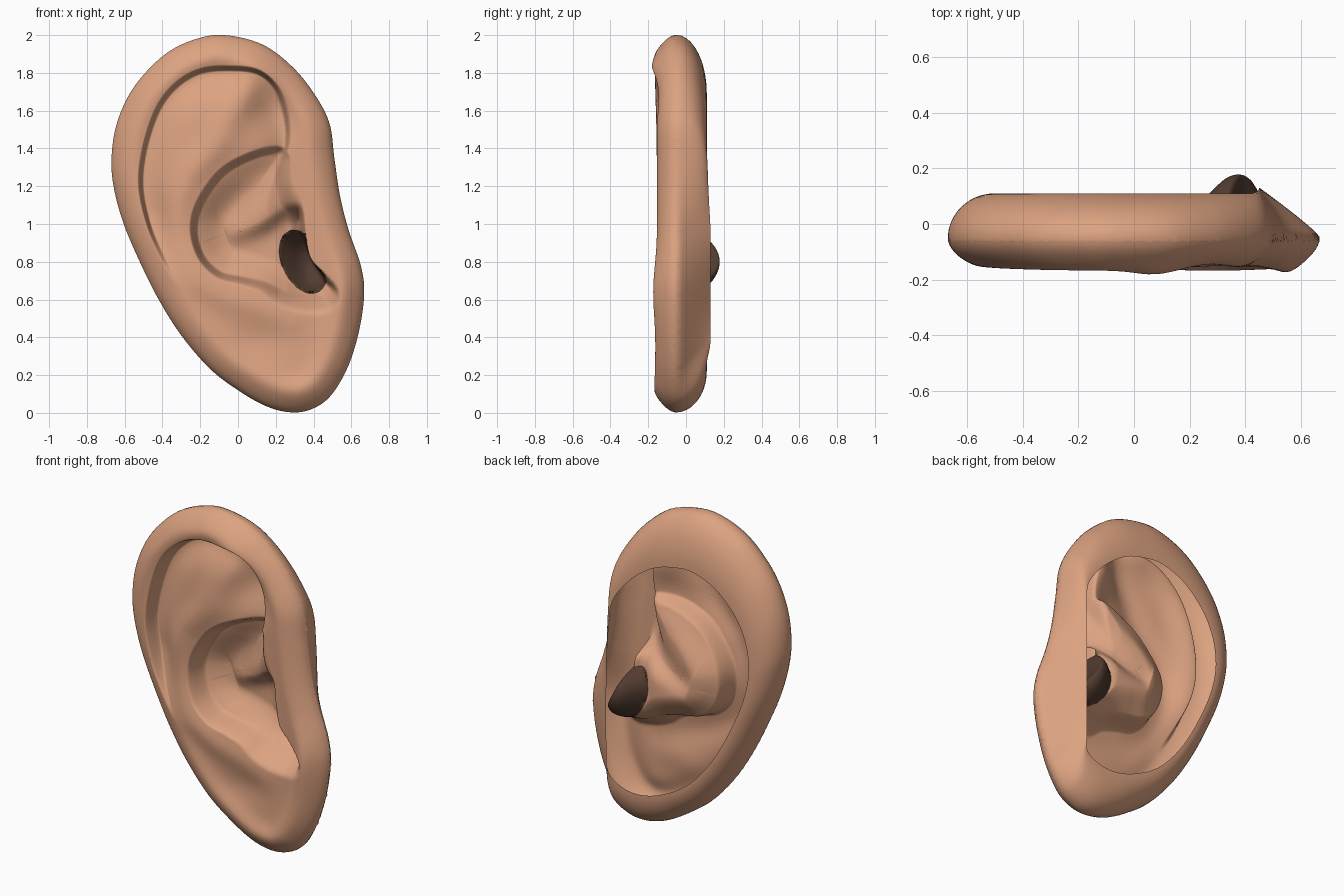
import bpy, math
from mathutils import Vector, kdtree

if "Cube" in bpy.data.objects:
    bpy.data.objects.remove(bpy.data.objects["Cube"])


def smooth(t):
    t = max(0.0, min(1.0, t))
    return t * t * (3 - 2 * t)


def spline(pts, steps, closed=False):
    """Catmull-Rom samples through 2D points."""
    p = [Vector(q) for q in pts]
    n = len(p)
    out = []
    for i in range(n if closed else n - 1):
        if closed:
            a, b, c, d = (p[(i + k) % n] for k in (-1, 0, 1, 2))
        else:
            a, b, c, d = p[max(i - 1, 0)], p[i], p[i + 1], p[min(i + 2, n - 1)]
        for s in range(steps):
            t = s / steps
            out.append(0.5 * (2 * b + (c - a) * t + (2 * a - 5 * b + 4 * c - d) * t * t
                              + (3 * b - a - 3 * c + d) * t ** 3))
    return out


class Curve:
    """Curve giving distance, signed side offset and position along it."""
    def __init__(self, pts, closed=False):
        self.p = spline(pts, 40, closed)
        n = len(self.p)
        self.t = []
        for i in range(n):
            j, k = ((i - 1) % n, (i + 1) % n) if closed else (max(i - 1, 0), min(i + 1, n - 1))
            self.t.append((self.p[k] - self.p[j]).normalized())
        self.kd = kdtree.KDTree(n)
        for i, q in enumerate(self.p):
            self.kd.insert((q.x, q.y, 0), i)
        self.kd.balance()

    def at(self, x, z):
        _, i, d = self.kd.find((x, z, 0))
        t, q = self.t[i], self.p[i]
        side = t.x * (z - q.y) - t.y * (x - q.x)
        return d, side, i / len(self.p)


# silhouette and main folds, as (x, z), seen from the front
OUTLINE = [(-.07, 2), (.13, 1.95), (.29, 1.83), (.41, 1.68), (.485, 1.53), (.51, 1.35), (.54, 1.15),
           (.585, .97), (.65, .78), (.668, .63), (.64, .43), (.58, .24), (.49, .09), (.39, .02),
           (.28, .003), (.15, .035), (0, .12), (-.15, .235), (-.3, .41), (-.42, .6), (-.52, .8),
           (-.605, 1), (-.655, 1.18), (-.67, 1.33), (-.65, 1.5), (-.59, 1.66), (-.5, 1.79),
           (-.37, 1.91), (-.22, 1.98)]
rim = Curve(OUTLINE, True)
helix = Curve([(.22, 1.28), (.265, 1.42), (.26, 1.57), (.21, 1.72), (.11, 1.81), (-.04, 1.83), (-.2, 1.815),
               (-.33, 1.74), (-.43, 1.61), (-.5, 1.4), (-.52, 1.2), (-.48, 1), (-.41, .83), (-.33, .68)])
concha = Curve([(.21, 1.41), (.05, 1.37), (-.1, 1.28), (-.215, 1.12), (-.25, .97), (-.21, .82), (-.11, .72),
                (.02, .68), (.12, .645), (.2, .585), (.3, .545), (.42, .53), (.51, .56), (.53, .64),
                (.46, .73), (.38, .82), (.355, .95), (.34, 1.08), (.285, 1.22), (.265, 1.36)], True)
crus = Curve([(.45, 1.3), (.32, 1.16), (.2, 1.07), (.08, 1.0), (-.07, .945)])
upper_fold = Curve([(-.24, 1.2), (-.16, 1.36), (-.08, 1.5), (0, 1.63), (.05, 1.76)])
antihelix = Curve([(.1, 1.45), (-.1, 1.39), (-.24, 1.27), (-.32, 1.08), (-.32, .9), (-.22, .72), (-.08, .62),
                   (.1, .56), (.27, .49)])


def gauss(d, w):
    return math.exp(-(d / w) ** 2)


def canal_q(x, z):
    """Elliptical radius about the ear canal."""
    u, v = x - .345, z - .80
    c, k = math.cos(.45), math.sin(.45)
    return math.hypot((u * c + v * k) / .112, (v * c - u * k) / .18)


def front(x, z):
    """Front surface: returns x, y, z and whether it is in the canal."""
    q = canal_q(x, z)
    if .94 < q < 1.06 and concha.at(x, z)[1] > .02:
        x, z, q = .345 + (x - .345) / q, .8 + (z - .8) / q, 1.0
    d = rim.at(x, z)[0]
    t = min(1, d / .14)
    crest = .01 + .02 * smooth(abs(z - 1) - .2) + .02 * gauss(math.hypot(x - .56, z - .65), .2)
    y = -.045 - .098 * math.sqrt(max(0, 1 - (1 - t) ** 2)) - crest * gauss(d - .12, .07)
    # groove under the rolled rim
    s = helix.at(x, z)[1]
    fade = smooth((z - .65) / .45)
    y += fade * smooth(s / .03 + .3) * (.022 + .073 * gauss(max(s, 0), .12))
    # folds and hollows
    d, _, f = upper_fold.at(x, z)
    y -= .03 * gauss(d, .1) * smooth(f * 2)
    y += .04 * gauss(math.hypot(x - .16, z - 1.6), .14)
    d, _, f = antihelix.at(x, z)
    y -= .025 * gauss(d, .085) * (1 - .6 * f ** 4) * smooth(f * 4)
    y += .012 * gauss(math.hypot((x - .12) / 1.6, z - .38), .1)
    # bowl: steep lip, then a gentler slope
    s = concha.at(x, z)[1]
    tragus = smooth((x - .25) / .1) * smooth((z - .6) / .1) * smooth((1.12 - z) / .12)
    low = smooth((.75 - z) / .15)
    root = smooth((x - .12) / .12) * smooth((z - 1) / .12) * smooth((1.4 - z) / .1)
    w = .045 + .07 * low + .08 * root
    g = .55 - .2 * low
    m = g * smooth(s / w + .15) + (1 - g) * smooth(s / .2 + .05)
    m += (smooth(s / .04 + .15) - m) * tragus
    floor = .07 - .04 * smooth((z - 1) / .25) - .03 * smooth((.7 - z) / .12)
    y += (floor - y) * m
    d, s2, f = crus.at(x, z)
    y -= .12 * gauss(d, .065 if s2 > 0 else .11) * (1 - f) ** .6 * m
    # ear canal, a rounded cup
    if q <= 1 and s > -.005:
        deep = (1 - q * q) * smooth((s + .005) / .03)
        y += (.178 - y) * deep
        return x + .03 * deep, y, z, True
    return x, y, z, False


def make_ear():
    edge = spline(OUTLINE, 11, True)
    n, rings, back = len(edge), 160, 14
    cx, cz = 0.0, 1.0
    verts, dark = [front(cx, cz)[:3]], [False]
    for r in range(1, rings + 1):
        u = 1 - (1 - r / rings) ** 1.25
        for e in edge:
            *co, c = front(cx + (e.x - cx) * u, cz + (e.y - cz) * u)
            verts.append(co)
            dark.append(c)
    # back of the rim, rolling in to an open edge
    for r in range(1, back + 1):
        p = r / back
        a = p * math.pi / 2
        for e in edge:
            flat = smooth((e.x - .46) / .12)
            k = e.x * (.75 if e.x < 0 else .9)
            bx = (k + .453 - math.sqrt((k - .453) ** 2 + .0006)) / 2
            bz = .22 + .735 * e.y
            h = (.92 * (1 - math.cos(a)) + .08 * p) * (1 - flat) + p * flat
            v = math.sin(a) * (1 - flat) + p ** .9 * flat
            yb = .11 + .02 * flat
            verts.append((e.x + (bx - e.x) * h, -.045 + (yb + .045) * v, e.y + (bz - e.y) * h))
            dark.append(False)
    faces = []
    for j in range(n):
        faces.append((0, 1 + (j + 1) % n, 1 + j))
    for r in range(rings + back - 1):
        a, b = 1 + r * n, 1 + (r + 1) * n
        for j in range(n):
            k = (j + 1) % n
            faces.append((a + j, a + k, b + k, b + j))

    def build(name, fs, colour_name, colour):
        used = sorted({i for f in fs for i in f})
        idx = {v: i for i, v in enumerate(used)}
        me = bpy.data.meshes.new(name)
        me.from_pydata([verts[i] for i in used], [], [[idx[i] for i in f] for f in fs])
        me.polygons.foreach_set("use_smooth", [True] * len(me.polygons))
        mat = bpy.data.materials.new(colour_name)
        mat.diffuse_color = (*colour, 1)
        mat.use_nodes = True
        mat.node_tree.nodes["Principled BSDF"].inputs["Base Color"].default_value = mat.diffuse_color
        me.materials.append(mat)
        ob = bpy.data.objects.new(name, me)
        bpy.context.collection.objects.link(ob)

    is_dark = [sum(dark[i] for i in f) >= 4 for f in faces]
    build("outer_ear", [f for f, c in zip(faces, is_dark) if not c], "skin", (.72, .365, .22))
    build("ear_canal", [f for f, c in zip(faces, is_dark) if c], "dark canal", (.085, .045, .03))


make_ear()
